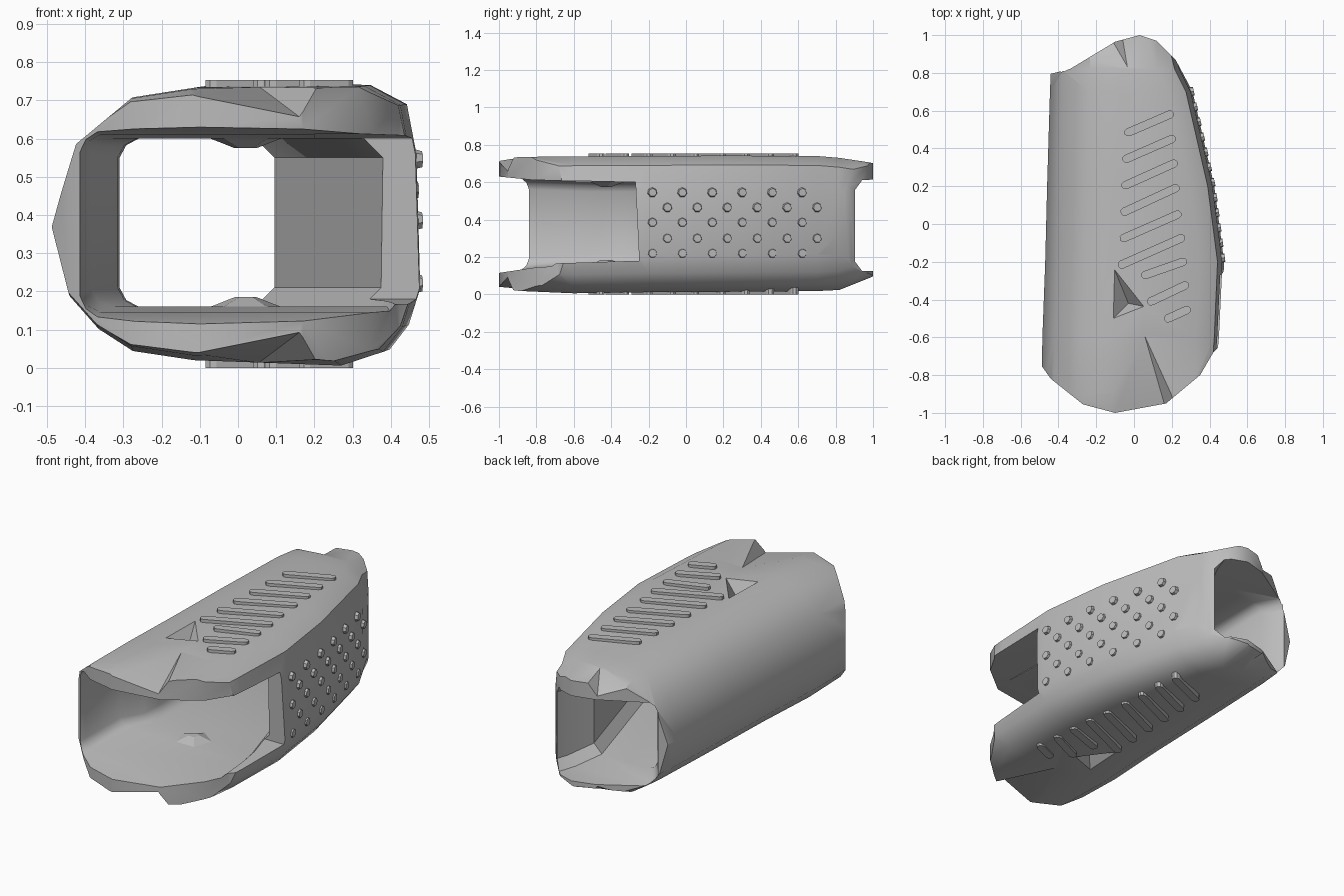
import bpy, bmesh, math
from mathutils import Vector, Matrix

cube = bpy.data.objects.get("Cube")
if cube:
    bpy.data.objects.remove(cube, do_unlink=True)

grey = bpy.data.materials.new("plain grey")
grey.use_nodes = True
COLOUR = (0.5, 0.5, 0.5, 1)
grey.diffuse_color = COLOUR
grey.node_tree.nodes["Principled BSDF"].inputs["Base Color"].default_value = COLOUR


def make(name, bm, hidden=False):
    bmesh.ops.recalc_face_normals(bm, faces=bm.faces)
    mesh = bpy.data.meshes.new(name)
    bm.to_mesh(mesh)
    bm.free()
    mesh.materials.append(grey)
    obj = bpy.data.objects.new(name, mesh)
    bpy.context.collection.objects.link(obj)
    obj.hide_render = hidden
    return obj


def loft(bm, rings):
    loops = [[bm.verts.new(p) for p in ring] for ring in rings]
    for a, b in zip(loops, loops[1:]):
        for i in range(len(a)):
            j = (i + 1) % len(a)
            bm.faces.new((a[i], a[j], b[j], b[i]))
    bm.faces.new(loops[0][::-1])
    bm.faces.new(loops[-1])


def outer_ring(y, xl, xr, z0, z1):
    # bulging round right side, flatter left side with small chamfers
    top = [(xl + .065, .15), (xl + .21, .03), (xl + .37, .005),
           (xr - .13, 0), (xr - .035, .05), (xr - .01, .18)]
    low = [(xr, .19), (xr - .03, .095), (xr - .08, .03), (xr - .19, -.006),
           (xl + .37, .008), (xl + .21, .032), (xl + .12, .09), (xl + .045, .175)]
    return ([(xl, y, z0 + .35)] + [(x, y, z1 - d) for x, d in top]
            + [(x, y, z0 + d) for x, d in low])


def inner_ring(y, xl, xr, z0, z1):
    c = .05
    return [(xl, y, z0 + c), (xl, y, z1 - c), (xl + c * .35, y, z1 - c * .35),
            (xl + c, y, z1), (xr - c, y, z1), (xr, y, z1 - c),
            (xr, y, z0 + c), (xr - c, y, z0), (xl + c, y, z0),
            (xl + c * .35, y, z0 + c * .35)]


def boolean(target, cutter, operation):
    mod = target.modifiers.new(operation.lower(), 'BOOLEAN')
    mod.operation = operation
    mod.solver = 'EXACT'
    mod.object = cutter


# Sleeve body
OUTER = [(-1.02, -.49, .42, .035, .715), (-.9, -.49, .44, .025, .735),
         (-.6, -.485, .46, .012, .738), (-.2, -.47, .477, .018, .74),
         (.2, -.46, .425, .02, .742), (.7, -.445, .31, .024, .74),
         (.82, -.44, .25, .03, .73), (1.02, -.43, .2, .11, .70)]
bm = bmesh.new()
loft(bm, [outer_ring(*s) for s in OUTER])
sleeve = make("sleeve", bm)

# Plan outline that rounds both ends into lips
PLAN = [(-.6, -.7), (-.49, -.75), (-.44, -.82), (-.27, -.955), (-.1, -1),
        (.17, -.95), (.35, -.8), (.42, -.68), (.6, -.5), (.6, .4),
        (.3, .72), (.22, .87), (.12, .97), (.03, 1), (-.1, .965),
        (-.34, .82), (-.44, .795), (-.6, .79)]
bm = bmesh.new()
loft(bm, [[(x, y, z) for x, y in PLAN] for z in (-.2, 1)])
plan = make("plan_cutter", bm, True)

# Through channel, stepped near the front and flared at both ends
INNER = [(-1.1, -.44, .48, .1, .64), (-.8, -.41, .45, .145, .61),
         (-.52, -.385, .44, .16, .6), (-.4, -.315, .42, .16, .6),
         (-.27, -.31, .38, .16, .6), (.7, -.31, .095, .16, .6),
         (.84, -.41, .165, .125, .605), (1.1, -.43, .25, .125, .62)]
bm = bmesh.new()
loft(bm, [inner_ring(*s) for s in INNER])
channel = make("channel_cutter", bm, True)

# Open window in the left side near the front
bm = bmesh.new()
loft(bm, [[(x, -1.2, .15), (x, -.25, .18), (x, -.27, .6), (x, -1.2, .62)]
          for x in (.2, .7)])
window = make("window_cutter", bm, True)

# Chipped dents: one in each broad face, one in each front and back lip
DENTS = [([(-.13, -.52), (.07, -.44), (-.12, -.2)], (-.03, -.42, .65)),
         ([(-.42, .76), (-.01, .79), (-.03, 1.15)], (-.12, .98, .62)),
         ([(.03, -.5), (.25, -.98), (-.4, -1.15)], (.17, -.985, .65))]
bm = bmesh.new()
for tri, tip in DENTS:
    for flip in (False, True):
        level = [.75 - z if flip else z for z in (.755, tip[2])]
        ring = [bm.verts.new((x, y, level[0])) for x, y in tri]
        point = bm.verts.new((tip[0], tip[1], level[1]))
        bm.faces.new(ring)
        for i in range(3):
            bm.faces.new((ring[i], ring[(i + 1) % 3], point))
dents = make("dent_cutter", bm, True)

boolean(sleeve, plan, 'INTERSECT')
for cutter in (channel, window, dents):
    boolean(sleeve, cutter, 'DIFFERENCE')
bpy.context.view_layer.update()
graph = bpy.context.evaluated_depsgraph_get()
result = bpy.data.meshes.new_from_object(sleeve.evaluated_get(graph))
sleeve.modifiers.clear()
sleeve.data = result
for helper in (plan, channel, window, dents):
    bpy.data.objects.remove(helper, do_unlink=True)

# Low nubs inside the channel, behind the broad-face dents
bm = bmesh.new()
for z, wide, narrow in ((.17, .11, .03), (.59, .03, .11)):
    bmesh.ops.create_cone(bm, cap_ends=True, segments=5, radius1=wide, radius2=narrow,
                          depth=.03, matrix=Matrix.Translation((.02, -.43, z)))
make("inner_nubs", bm)


# Slanted grip bars with rounded ends, on the top and the underside
def bar(bm, a, b, z0, z1, r=.022):
    a, b = Vector(a), Vector(b)
    turn = math.atan2(b.y - a.y, b.x - a.x)
    rim = []
    for centre, start in ((b, turn - math.pi / 2), (a, turn + math.pi / 2)):
        for k in range(5):
            t = start + k * math.pi / 4
            rim.append((centre.x + r * math.cos(t), centre.y + r * math.sin(t)))
    loft(bm, [[(x, y, z) for x, y in rim] for z in (z0, z1)])


BARS = [(-.03, .485, .19, .58), (-.04, .345, .2, .45), (-.045, .205, .21, .32),
        (-.05, .065, .22, .19), (-.055, -.075, .23, .05),
        (-.065, -.215, .25, -.075), (.06, -.27, .26, -.2),
        (.09, -.41, .27, -.325), (.18, -.5, .28, -.455)]
for name, z0, z1 in (("top_grip_bars", .71, .754), ("underside_grip_bars", .0, .04)):
    bm = bmesh.new()
    for ax, ay, bx, by in BARS:
        bar(bm, (ax, ay), (bx, by), z0, z1)
    make(name, bm)


# Staggered studs following the left side wall
def wall_x(y):
    for a, b in zip(OUTER, OUTER[1:]):
        if a[0] <= y <= b[0]:
            slope = (b[2] - a[2]) / (b[0] - a[0])
            return a[2] + (y - a[0]) * slope - .008, slope


bm = bmesh.new()
for column in range(12):
    y = -.18 + column * .08
    for z in ((.22, .385, .545) if column % 2 == 0 else (.3, .465)):
        x, slope = wall_x(y)
        out = Vector((1, -slope, 0)).normalized()
        place = Matrix.Translation((x, y, z)) @ out.to_track_quat('Z', 'Y').to_matrix().to_4x4()
        bmesh.ops.create_cone(bm, cap_ends=True, segments=7, radius1=.03,
                              radius2=.022, depth=.03, matrix=place)
make("side_studs", bm)

# Smooth the body while keeping its creases
bpy.ops.object.select_all(action='DESELECT')
sleeve.select_set(True)
bpy.context.view_layer.objects.active = sleeve
bpy.ops.object.shade_smooth_by_angle(angle=math.radians(38))
